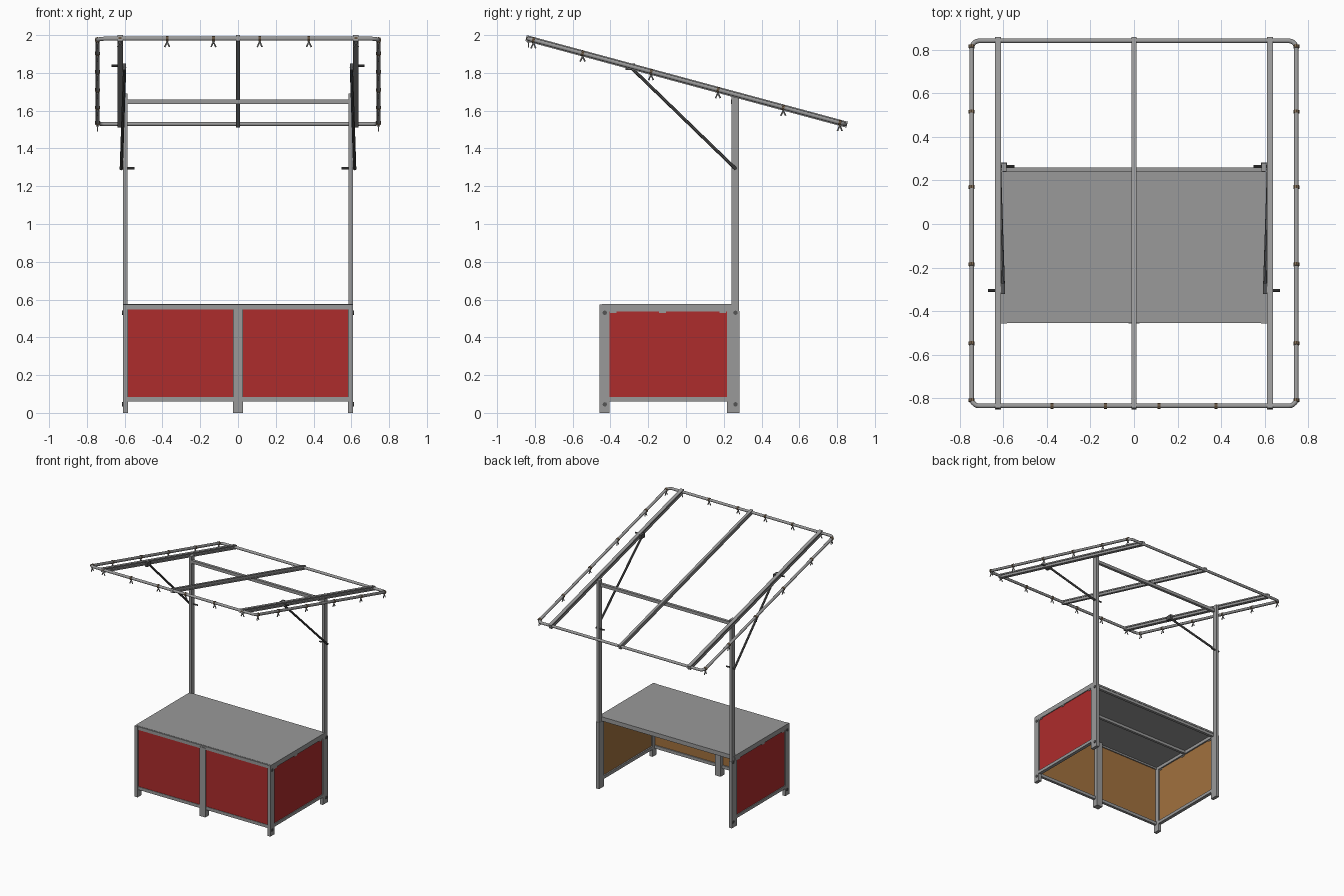
import bpy, bmesh, math
from mathutils import Vector, Matrix

if "Cube" in bpy.data.objects:
    bpy.data.objects.remove(bpy.data.objects["Cube"])


def material(name, rgb):
    m = bpy.data.materials.new(name)
    m.diffuse_color = (*rgb, 1)
    m.use_nodes = True
    m.node_tree.nodes["Principled BSDF"].inputs["Base Color"].default_value = m.diffuse_color
    return m


GREY = material("aluminium grey", (0.32, 0.32, 0.32))
DARK = material("dark steel", (0.09, 0.09, 0.09))
RED = material("panel red", (0.42, 0.025, 0.025))
WOOD = material("panel wood", (0.36, 0.165, 0.048))
CLIP = material("clip brown", (0.22, 0.15, 0.09))


def finish(name, bm, *mats):
    bmesh.ops.recalc_face_normals(bm, faces=bm.faces)
    me = bpy.data.meshes.new(name)
    bm.to_mesh(me)
    bm.free()
    ob = bpy.data.objects.new(name, me)
    bpy.context.collection.objects.link(ob)
    for m in mats:
        me.materials.append(m)
    return ob


def box(name, x, y, z, mat=GREY):
    """Box from (min, max) ranges."""
    lo, hi = Vector((x[0], y[0], z[0])), Vector((x[1], y[1], z[1]))
    bm = bmesh.new()
    bmesh.ops.create_cube(bm, size=1, matrix=Matrix.Translation((lo + hi) / 2) @ Matrix.Diagonal((*(hi - lo), 1)))
    return finish(name, bm, mat)


def rod(name, a, b, r, mat=GREY, n=8):
    a, b = Vector(a), Vector(b)
    d = b - a
    bm = bmesh.new()
    bmesh.ops.create_cone(bm, cap_ends=True, segments=n, radius1=r, radius2=r, depth=d.length,
                          matrix=Matrix.Translation((a + b) / 2) @ d.to_track_quat('Z', 'Y').to_matrix().to_4x4())
    return finish(name, bm, mat)


def span(s, a, b):
    return tuple(sorted((s * a, s * b)))


def panel(name, x, y, z, outward):
    """Thin plate, red on the outside and wood elsewhere."""
    ob = box(name, x, y, z, RED)
    ob.data.materials.append(WOOD)
    for f in ob.data.polygons:
        f.material_index = 0 if f.normal.dot(Vector(outward)) > 0.5 else 1


# Table: top, long rails and middle leg
box("table_top", (-.61, .61), (-.445, .25), (.562, .576))
box("front_top_rail", (-.605, .605), (-.453, -.428), (.548, .574))
box("front_bottom_rail", (-.6, .6), (-.45, -.428), (.06, .085))
box("back_top_rail", (-.6, .6), (.225, .247), (.54, .562))
box("under_table_bar", (-.6, .6), (-.11, -.09), (.54, .562))
box("middle_leg", (-.026, .026), (-.457, -.407), (0, .562))

# Table sides, posts and braces, mirrored left and right
for s, side in ((-1, "left"), (1, "right")):
    xr = span(s, .583, .61)
    box(side + "_front_leg", xr, (-.457, -.405), (0, .574))
    box(side + "_back_leg", xr, (.218, .283), (0, .54))
    box(side + "_post", span(s, .585, .608), (.24, .28), (.54, 1.69))
    box(side + "_top_rail", xr, (-.41, .245), (.537, .574))
    box(side + "_bottom_rail", xr, (-.41, .22), (.06, .085))
    panel(side + "_front_panel", span(s, .022, .586), (-.446, -.437), (.08, .552), (0, -1, 0))
    panel(side + "_side_panel", span(s, .594, .603), (-.408, .22), (.08, .54), (s, 0, 0))
    for y in (-.385, -.125, .195):
        box(side + "_panel_catch", span(s, .59, .608), (y - .018, y + .018), (.528, .54))
    for y in (-.43, .262):
        for z in (.045, .53):
            rod(side + "_leg_bolt", (s * .604, y, z), (s * .614, y, z), .012, DARK)
    # Diagonal brace with its locking pins
    rod(side + "_brace", (s * .618, .265, 1.29), (s * .6, -.295, 1.832), .0085, DARK)
    rod(side + "_post_pin", (s * .625, .265, 1.295), (s * .548, .265, 1.295), .006, DARK)
    rod(side + "_rafter_pin", (s * .592, -.305, 1.838), (s * .67, -.305, 1.838), .006, DARK)
    box(side + "_rafter_bracket", span(s, .592, .612), (-.32, -.27), (1.815, 1.85), DARK)
box("post_crossbar", (-.6, .6), (.238, .26), (1.635, 1.66))

# Roof, modelled flat and tilted afterwards
roof = Matrix.Translation((0, .003, 1.755)) @ Matrix.Rotation(math.radians(-15.1), 4, 'X')


def rafter(name, x, w):
    """I-shaped extrusion along y."""
    h, k, t = .016, w * .55, .006
    pts = [(-w, -h), (w, -h), (w, -t), (k, -t), (k, t), (w, t),
           (w, h), (-w, h), (-w, t), (-k, t), (-k, -t), (-w, -t)]
    bm = bmesh.new()
    f = bm.faces.new([bm.verts.new((x + a, -.88, b)) for a, b in pts])
    r = bmesh.ops.extrude_face_region(bm, geom=[f])
    bmesh.ops.translate(bm, vec=(0, 1.76, 0), verts=[v for v in r["geom"] if isinstance(v, bmesh.types.BMVert)])
    finish(name, bm, GREY).data.transform(roof)


rafter("left_rafter", -.624, .014)
rafter("middle_rafter", 0, .011)
rafter("right_rafter", .624, .014)

# Round-cornered roof tube swept round the edge
HX, HY, R = .744, .867, .035
path = []
for i, (sx, sy) in enumerate(((1, 1), (-1, 1), (-1, -1), (1, -1))):
    for j in range(6):
        a = math.pi / 2 * (i + j / 5)
        path.append((sx * (HX - R) + R * math.cos(a), sy * (HY - R) + R * math.sin(a)))
bm = bmesh.new()
rings = []
for k, p in enumerate(path):
    q = Vector(path[(k + 1) % len(path)]) - Vector(path[k - 1])
    n = Vector((q.y, -q.x)).normalized()
    ring = []
    for j in range(12):
        a = math.tau * j / 12
        ring.append(bm.verts.new((p[0] + n.x * .011 * math.cos(a), p[1] + n.y * .011 * math.cos(a), .011 * math.sin(a))))
    rings.append(ring)
for k, ring in enumerate(rings):
    prev = rings[k - 1]
    for j in range(12):
        bm.faces.new((prev[j - 1], prev[j], ring[j], ring[j - 1]))
tube = finish("roof_tube", bm, GREY)
for f in tube.data.polygons:
    f.use_smooth = True
tube.data.transform(roof)


# Hanging clips: a collar round the tube and two splayed prongs
def clip(x, y, along):
    along = Vector(along)
    c = roof @ Vector((x, y, 0))
    d = (roof.to_3x3() @ along) * .007
    rod("clip_collar", c - d, c + d, .0145, CLIP, 10)
    for s in (-1, 1):
        mid = c + Vector((0, 0, -.022))
        rod("clip_stem", c, mid, .005, GREY, 6)
        rod("clip_prong", mid + Vector((0, 0, .006)), mid + along * s * .013 + Vector((0, 0, -.022)), .004, GREY, 6)


for x in (-.625, -.375, -.13, .115, .375, .625):
    clip(x, -HY, (1, 0, 0))
for s in (-1, 1):
    for y in (-.84, -.57, -.195, .172, .53, .84):
        clip(s * HX, y, (0, 1, 0))
